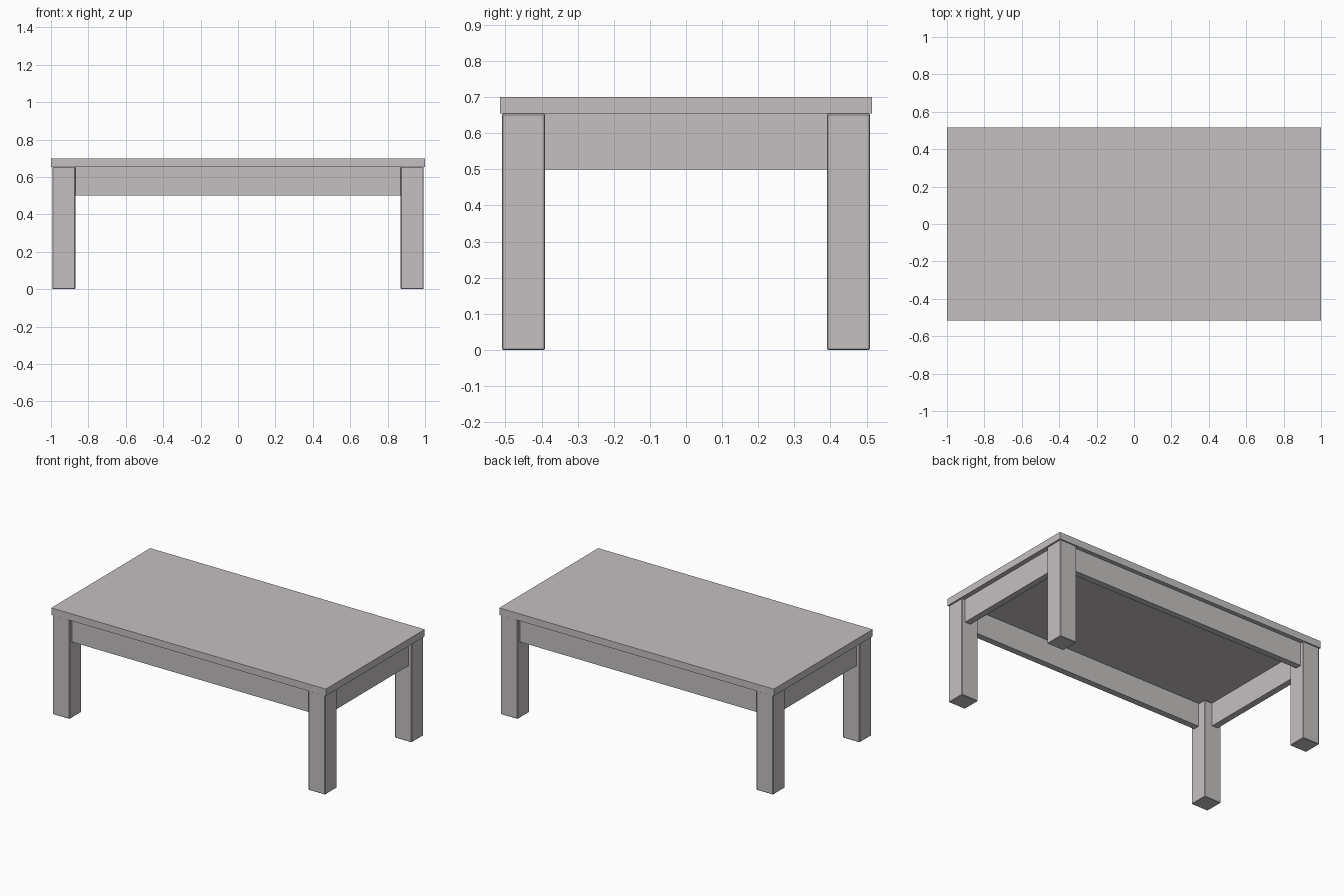
import bpy

if "Cube" in bpy.data.objects:
    bpy.data.objects.remove(bpy.data.objects["Cube"])

mat = bpy.data.materials.new("warm light grey")
mat.diffuse_color = (0.56, 0.53, 0.535, 1)
mat.use_nodes = True
mat.node_tree.nodes["Principled BSDF"].inputs["Base Color"].default_value = mat.diffuse_color


def box(name, lo, hi, bevel=0.0):
    """Axis-aligned box between two corners, with optional eased edges."""
    bpy.ops.mesh.primitive_cube_add(
        size=1, location=[(a + b) / 2 for a, b in zip(lo, hi)])
    ob = bpy.context.object
    ob.name = name
    ob.scale = [b - a for a, b in zip(lo, hi)]
    bpy.ops.object.transform_apply(location=False, rotation=False, scale=True)
    ob.data.materials.append(mat)
    if bevel:
        mod = ob.modifiers.new("eased edges", 'BEVEL')
        mod.width = bevel
        mod.segments = 1
    return ob


TOP_Z, UNDER_Z, APRON_Z = 0.70, 0.654, 0.50
LX0, LX1 = 0.87, 0.992      # leg extent in x
LY0, LY1 = 0.39, 0.51       # leg extent in y
INSET, THICK = 0.023, 0.042  # apron setback from leg face, board thickness

# Table top
box("table_top", (-1, -0.515, UNDER_Z), (1, 0.515, TOP_Z))

# Four square legs
for sx, xn in ((-1, "left"), (1, "right")):
    for sy, yn in ((-1, "front"), (1, "back")):
        xs, ys = sorted((sx * LX0, sx * LX1)), sorted((sy * LY0, sy * LY1))
        box(f"{yn}_{xn}_leg", (xs[0], ys[0], 0), (xs[1], ys[1], UNDER_Z), 0.003)

# Long aprons, front and back
for s, n in ((-1, "front"), (1, "back")):
    y = sorted((s * (LY1 - INSET), s * (LY1 - INSET - THICK)))
    box(f"{n}_apron", (-LX0 - 0.005, y[0], APRON_Z), (LX0 + 0.005, y[1], UNDER_Z))

# Short aprons, left and right
for s, n in ((-1, "left"), (1, "right")):
    x = sorted((s * (LX1 - INSET), s * (LX1 - INSET - THICK)))
    box(f"{n}_apron", (x[0], -LY0 - 0.005, APRON_Z), (x[1], LY0 + 0.005, UNDER_Z))
